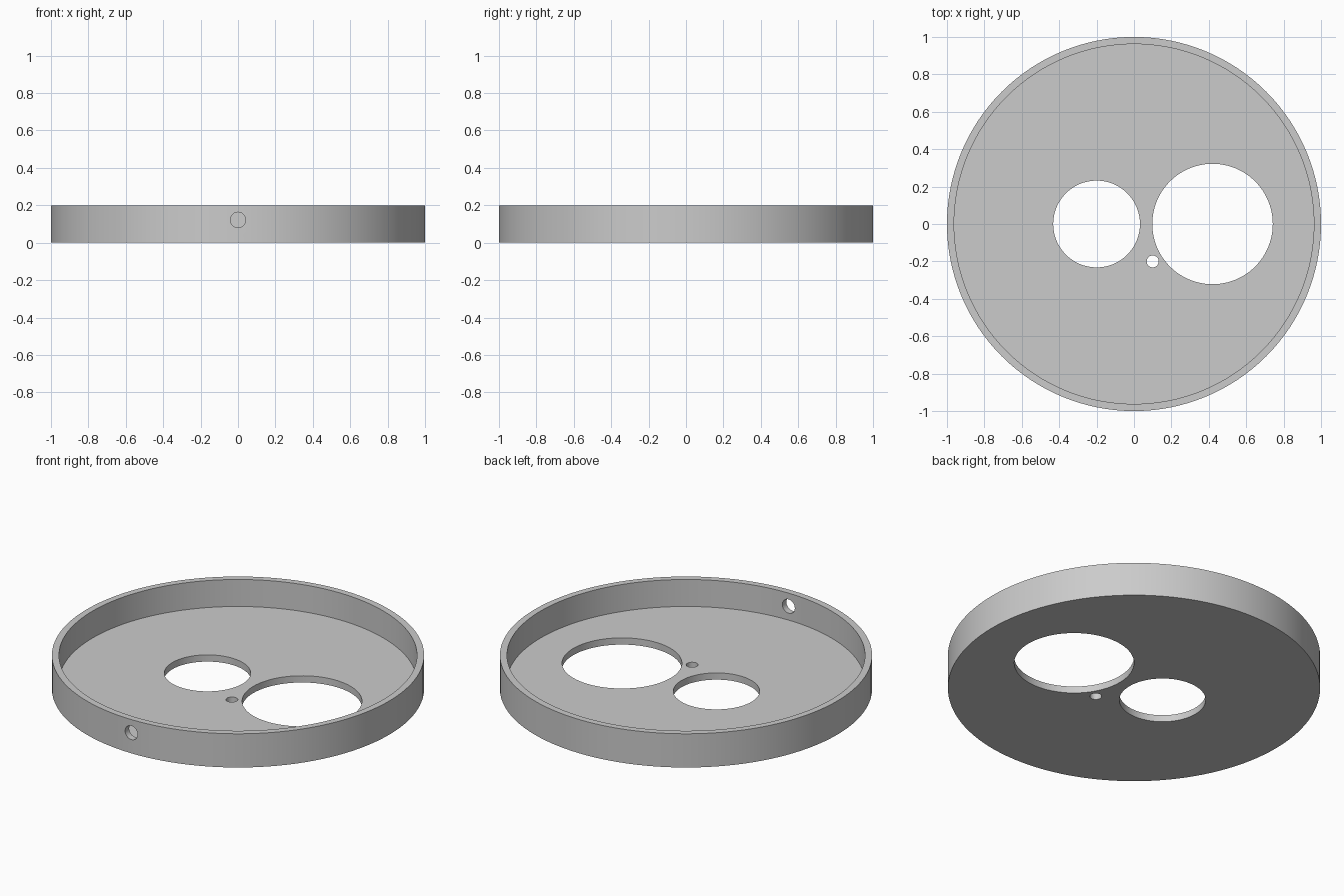
import bpy
import math

cube = bpy.data.objects.get("Cube")
if cube:
    bpy.data.objects.remove(cube, do_unlink=True)

RADIUS, INNER, HEIGHT, FLOOR = 1.0, 0.962, 0.2, 0.04

# Single plain grey
grey = bpy.data.materials.new("plain_grey")
grey.use_nodes = True
colour = (0.6, 0.6, 0.6, 1)
grey.diffuse_color = colour
grey.node_tree.nodes["Principled BSDF"].inputs["Base Color"].default_value = colour


def cylinder(name, radius, depth, location, sides, rotation=(0, 0, 0)):
    bpy.ops.mesh.primitive_cylinder_add(vertices=sides, radius=radius, depth=depth,
                                        location=location, rotation=rotation)
    obj = bpy.context.object
    obj.name = name
    obj.data.materials.append(grey)
    return obj


def cut(target, cutter):
    mod = target.modifiers.new(cutter.name, "BOOLEAN")
    mod.operation = "DIFFERENCE"
    mod.solver = "EXACT"
    mod.object = cutter
    bpy.context.view_layer.objects.active = target
    bpy.ops.object.modifier_apply(modifier=mod.name)
    bpy.data.objects.remove(cutter, do_unlink=True)


# Round tray body
tray = cylinder("round_tray", RADIUS, HEIGHT, (0, 0, HEIGHT / 2), 128)

# Hollow inside, leaving the floor and thin rim wall
cut(tray, cylinder("hollow", INNER, HEIGHT, (0, 0, FLOOR + HEIGHT / 2), 128))

# Openings through the floor: name, radius, x, y
for name, r, x, y in (("small_opening", 0.232, -0.2, 0),
                      ("large_opening", 0.322, 0.42, 0),
                      ("pin_hole", 0.032, 0.1, -0.2)):
    cut(tray, cylinder(name, r, 0.3, (x, y, 0), 96 if r > 0.1 else 32))

# Cable hole through the front wall
cut(tray, cylinder("cable_hole", 0.041, 0.2, (0, -RADIUS, 0.122), 32,
                   (math.pi / 2, 0, 0)))

# Smooth round walls with crisp rims
bpy.ops.object.select_all(action="DESELECT")
tray.select_set(True)
bpy.context.view_layer.objects.active = tray
bpy.ops.object.shade_smooth_by_angle(angle=math.radians(30))
